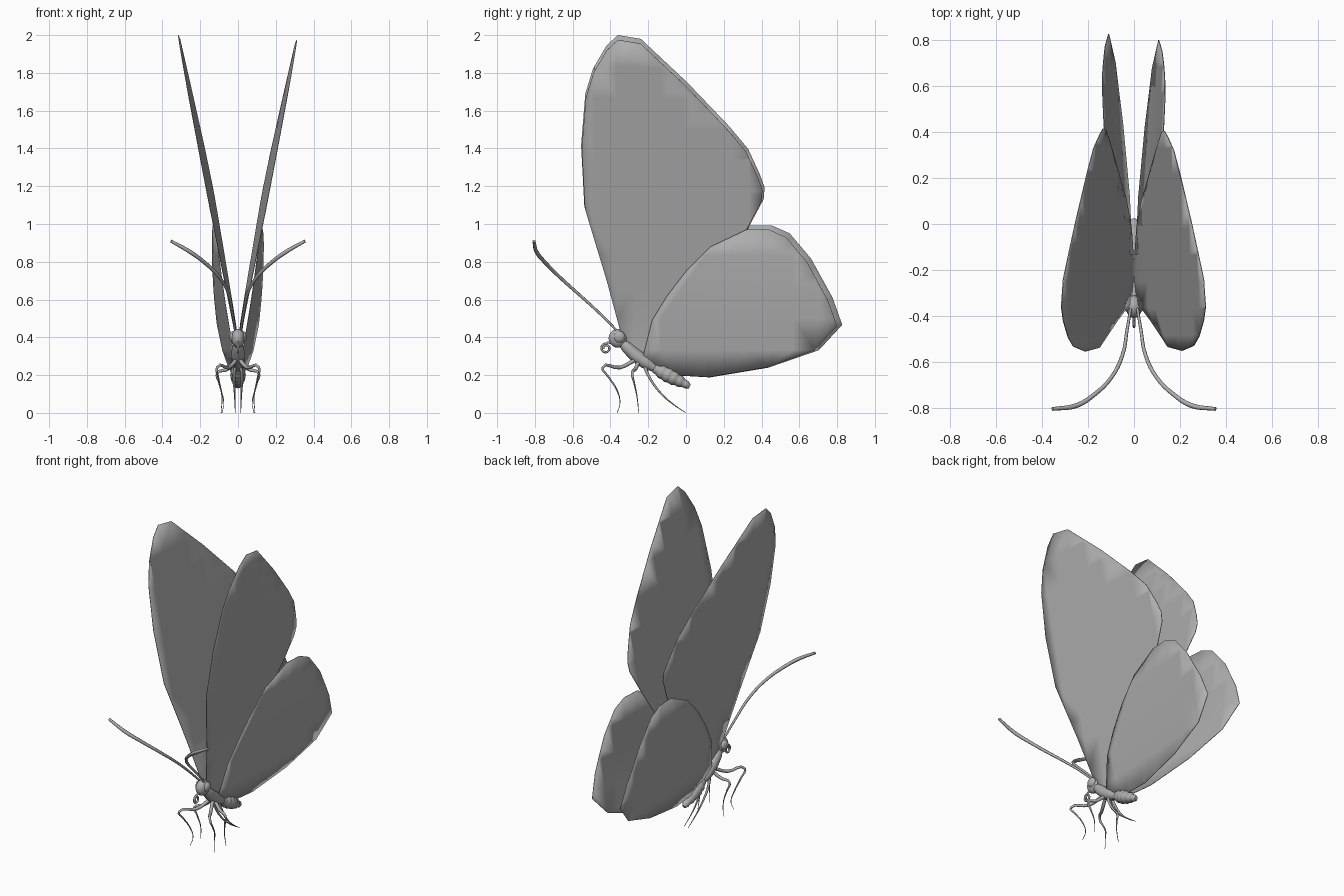
import bpy, bmesh, math

if "Cube" in bpy.data.objects:
    bpy.data.objects.remove(bpy.data.objects["Cube"])

grey = bpy.data.materials.new("soft grey")
grey.diffuse_color = (0.42, 0.42, 0.42, 1)
grey.use_nodes = True
grey.node_tree.nodes["Principled BSDF"].inputs["Base Color"].default_value = grey.diffuse_color


def finish(obj, angle=40):
    bpy.ops.object.select_all(action='DESELECT')
    bpy.context.view_layer.objects.active = obj
    obj.select_set(True)
    if obj.type == 'CURVE':
        bpy.ops.object.convert(target='MESH')
    obj = bpy.context.object
    obj.data.materials.clear()
    obj.data.materials.append(grey)
    bpy.ops.object.shade_smooth_by_angle(angle=math.radians(angle))


def tube(name, points, radii, sides=2, steps=4, side=1):
    """Tapered round tube through points."""
    cu = bpy.data.curves.new(name, 'CURVE')
    cu.dimensions = '3D'
    cu.bevel_depth = 1
    cu.bevel_resolution = sides
    cu.resolution_u = steps
    cu.use_fill_caps = True
    sp = cu.splines.new('BEZIER')
    sp.bezier_points.add(len(points) - 1)
    for bp, (x, y, z), r in zip(sp.bezier_points, points, radii):
        bp.co = (x * side, y, z)
        bp.radius = r
        bp.handle_left_type = bp.handle_right_type = 'AUTO'
    obj = bpy.data.objects.new(name, cu)
    bpy.context.collection.objects.link(obj)
    finish(obj, 60)


def ball(name, loc, scale, tilt=0):
    bpy.ops.mesh.primitive_uv_sphere_add(segments=16, ring_count=10, location=loc,
                                         rotation=(tilt, 0, 0))
    obj = bpy.context.object
    obj.name = name
    obj.scale = scale
    finish(obj, 60)


def wing(name, outline, bend, side, root, grow):
    """Thin curved plate: side outline in y/z, bent outward by bend(y, z)."""
    k = grow if side < 0 else 1
    bm = bmesh.new()
    vs = [bm.verts.new((0, root[0] + (y - root[0]) * k, root[1] + (z - root[1]) * k))
          for y, z in outline]
    bm.faces.new(vs)
    # slice into strips so the plate can bend
    for i in range(1, 12):
        for axis, pos in (((0, 0, 1), 2.0 * i / 12), ((0, 1, 0), -0.6 + 1.4 * i / 12)):
            bmesh.ops.bisect_plane(bm, geom=bm.verts[:] + bm.edges[:] + bm.faces[:],
                                   plane_co=(0, axis[1] * pos, axis[2] * pos),
                                   plane_no=axis)
    for v in bm.verts:
        v.co.x = side * max(0.004, bend(v.co.y, v.co.z))
    bmesh.ops.recalc_face_normals(bm, faces=bm.faces[:])
    me = bpy.data.meshes.new(name)
    bm.to_mesh(me)
    bm.free()
    obj = bpy.data.objects.new(name, me)
    bpy.context.collection.objects.link(obj)
    mod = obj.modifiers.new("thickness", 'SOLIDIFY')
    mod.thickness = 0.004
    mod.offset = 0
    finish(obj, 30)


FORE = [(-.31, .33), (-.35, .44), (-.42, .70), (-.535, 1.08), (-.552, 1.4), (-.53, 1.67),
        (-.49, 1.8), (-.42, 1.92), (-.36, 1.975), (-.24, 1.955), (0, 1.73), (.22, 1.50),
        (.32, 1.38), (.38, 1.25), (.405, 1.18), (.40, 1.12), (.32, .97), (.1, .6),
        (-.15, .31), (-.22, .28)]
HIND = [(-.23, .29), (-.18, .49), (-.1, .62), (0, .75), (.13, .88), (.32, .97), (.44, .97),
        (.53, .93), (.64, .80), (.75, .60), (.80, .46), (.68, .33), (.42, .24), (.12, .19),
        (-.05, .20), (-.2, .26)]


def fore_bend(y, z):
    return 0.19 * (z - 0.33) - 0.037 * (y + 0.55) + 0.006


def hind_bend(y, z):
    t = z - 0.2
    return 0.015 + 0.2 * t - 0.11 * t * t + 0.06 * y


for s, label in ((1, "right"), (-1, "left")):
    # wings
    wing(label + "_forewing", FORE, fore_bend, s, (-.33, .33), 1.015)
    wing(label + "_hindwing", HIND, hind_bend, s, (-.1, .25), 1.03)
    # antenna with a thicker tip
    tube(label + "_antenna",
         [(.015, -.37, .44), (.03, -.46, .53), (.05, -.57, .63), (.1, -.67, .72),
          (.17, -.74, .79), (.25, -.79, .85), (.355, -.805, .91)],
         [.006, .007, .008, .009, .010, .011, .008], side=s)
    # three legs
    tube(label + "_front_leg",
         [(.01, -.27, .28), (.05, -.35, .24), (.11, -.44, .24), (.105, -.41, .19),
          (.09, -.365, .12), (.075, -.35, .05), (.085, -.365, 0)],
         [.011, .010, .007, .005, .004, .002, .0015], side=s)
    tube(label + "_middle_leg",
         [(.01, -.25, .27), (.06, -.27, .23), (.11, -.285, .21), (.1, -.275, .16),
          (.085, -.26, .09), (.09, -.25, 0)],
         [.011, .010, .007, .005, .003, .0015], side=s)
    tube(label + "_hind_leg",
         [(.01, -.22, .26), (.02, -.205, .21), (.017, -.13, .1), (.015, -.06, .04),
          (.015, 0, 0)],
         [.011, .008, .005, .003, .0015], side=s)
    # eye
    ball(label + "_eye", (.026 * s, -.353, .402), (.02, .031, .031))

# head, thorax
ball("head", (0, -.36, .395), (.036, .05, .05))
tube("thorax", [(0, -.345, .38), (0, -.31, .345), (0, -.26, .30), (0, -.21, .265), (0, -.16, .235)],
     [.02, .032, .036, .034, .022], sides=4)

# ringed abdomen
pts, rad = [], []
for i in range(13):
    t = i / 12
    pts.append((0, -.18 + .2 * t, .245 - .105 * t))
    rad.append(.012 + .026 * math.sin(math.pi * t ** .8) + (.004 if i % 2 else -.001))
tube("abdomen", pts, rad, sides=4, steps=2)

# coiled mouth tube
coil = [(0, -.395, .37), (0, -.415, .372)]
for i in range(13):
    a = math.radians(80 + 40 * i)
    r = .026 - .0011 * i
    coil.append((0, -.424 + r * math.cos(a), .342 + r * math.sin(a)))
tube("coiled_tongue", coil, [.006] * len(coil), steps=2)
